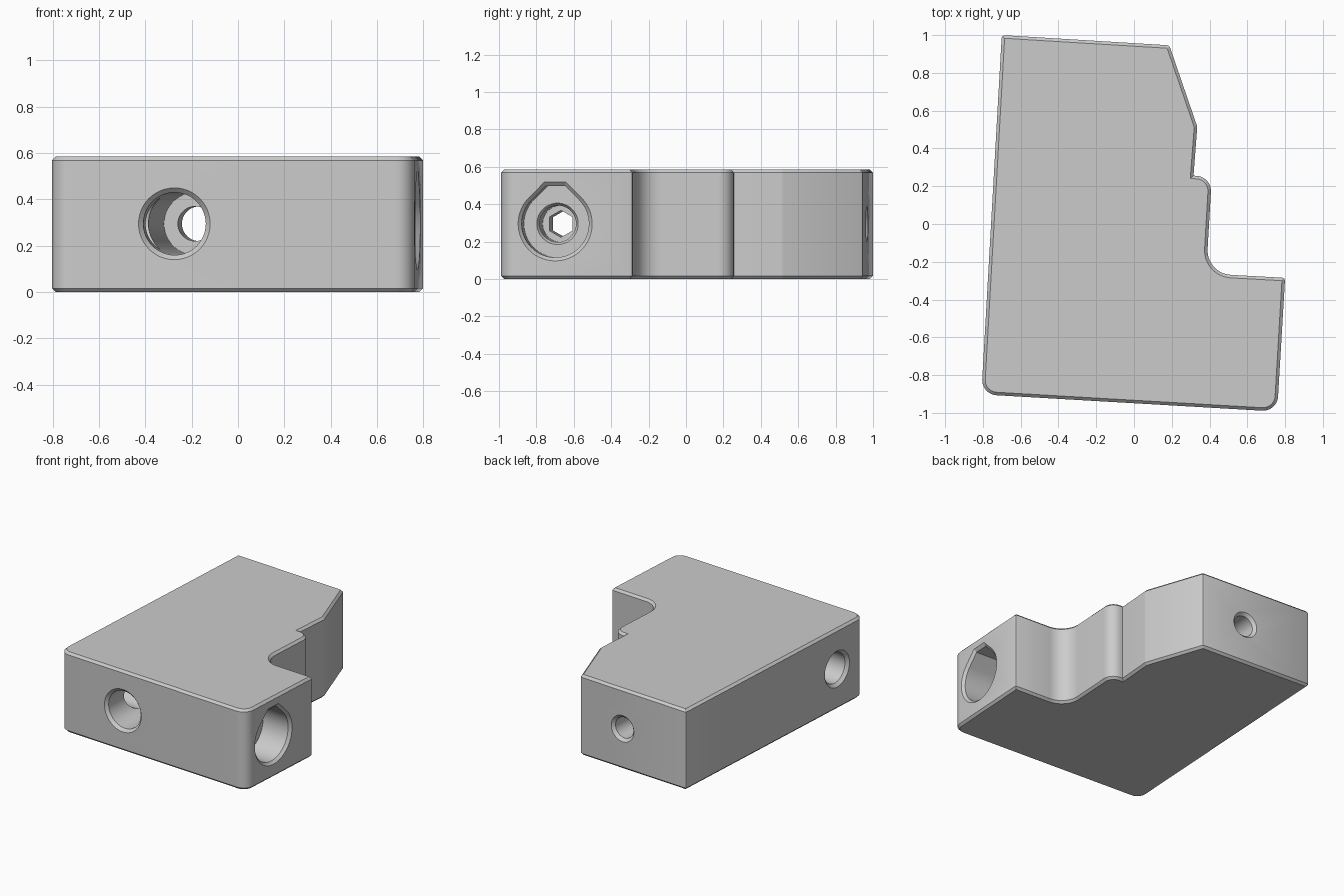
import bpy, bmesh
from math import sin, cos, pi, radians, tan
from mathutils import Vector, Matrix

if "Cube" in bpy.data.objects:
    bpy.data.objects.remove(bpy.data.objects["Cube"], do_unlink=True)

HEIGHT, MID = 0.585, 0.295
TILT = radians(-3.28)          # whole block is slightly turned in plan

grey = bpy.data.materials.new("plain_grey")
grey.use_nodes = True
grey.diffuse_color = (0.6, 0.6, 0.6, 1)
grey.node_tree.nodes["Principled BSDF"].inputs["Base Color"].default_value = (0.6, 0.6, 0.6, 1)


def make_object(name, bm):
    bmesh.ops.recalc_face_normals(bm, faces=bm.faces)
    mesh = bpy.data.meshes.new(name)
    bm.to_mesh(mesh)
    bm.free()
    mesh.materials.append(grey)
    obj = bpy.data.objects.new(name, mesh)
    bpy.context.collection.objects.link(obj)
    return obj


def rounded(corners):
    """Outline from (x, y, radius, segments) corners."""
    pts = []
    for i, (x, y, r, n) in enumerate(corners):
        p = Vector((x, y))
        if r == 0:
            pts.append(p)
            continue
        a = (Vector(corners[i - 1][:2]) - p).normalized()
        b = (Vector(corners[(i + 1) % len(corners)][:2]) - p).normalized()
        half = a.angle(b) / 2
        start, end = p + a * r / tan(half), p + b * r / tan(half)
        centre = p + (a + b).normalized() * r / sin(half)
        s, e = start - centre, end - centre
        sweep = s.angle(e)
        for k in range(n + 1):
            t = k / n
            pts.append(centre + (s * sin((1 - t) * sweep) + e * sin(t * sweep)) / sin(sweep))
    return pts


def circle(r, n=48):
    return [(r * cos(2 * pi * k / n), r * sin(2 * pi * k / n)) for k in range(n)]


def hexagon(r):
    return [(r * cos(pi / 6 + pi * k / 3), r * sin(pi / 6 + pi * k / 3)) for k in range(6)]


def teardrop(r):
    """Circle with a 45 degree roof cut off flat at the top."""
    top = 1.13 * r
    w = r * 2 ** 0.5 - top
    arc = [(r * cos(a), r * sin(a)) for a in (radians(135 + 270 * k / 40) for k in range(41))]
    return arc + [(w, top), (-w, top)]


def cutter(name, mouth, heading, rings):
    """Loft (depth, profile) rings inward from the mouth along a heading."""
    bm = bmesh.new()
    loops = [[bm.verts.new((u, d, v)) for u, v in prof] for d, prof in rings]
    for a, b in zip(loops, loops[1:]):
        for i in range(len(a)):
            j = (i + 1) % len(a)
            bm.faces.new((a[i], a[j], b[j], b[i]))
    bm.faces.new(loops[0])
    bm.faces.new(loops[-1])
    bm.transform(Matrix.Translation((*mouth, MID)) @ Matrix.Rotation(heading + TILT, 4, 'Z'))
    obj = make_object(name, bm)
    obj.hide_render = True
    return obj


def cut(body, tool):
    mod = body.modifiers.new(tool.name, 'BOOLEAN')
    mod.operation = 'DIFFERENCE'
    mod.solver = 'EXACT'
    mod.object = tool
    bpy.context.view_layer.objects.active = body
    bpy.ops.object.modifier_apply(modifier=mod.name)
    bpy.data.objects.remove(tool, do_unlink=True)


# Block outline, with rounded front corners and a stepped right side
outline = rounded([
    (-0.808, -0.902, 0.08, 10), (0.758, -0.993, 0.08, 10),
    (0.80, -0.285, 0.015, 2), (0.382, -0.262, 0.13, 14),
    (0.412, 0.25, 0.08, 10), (0.315, 0.256, 0, 0),
    (0.335, 0.515, 0.03, 2), (0.187, 0.946, 0.02, 2), (-0.70, 1.0, 0.015, 2)])

bm = bmesh.new()
base = bm.faces.new([bm.verts.new((p.x, p.y, 0)) for p in outline])
top = bmesh.ops.extrude_face_region(bm, geom=[base])["geom"]
bmesh.ops.translate(bm, verts=[g for g in top if isinstance(g, bmesh.types.BMVert)], vec=(0, 0, HEIGHT))
bmesh.ops.recalc_face_normals(bm, faces=bm.faces)
rims = [e for e in bm.edges if abs(e.verts[0].co.z - e.verts[1].co.z) < 0.001]
bmesh.ops.bevel(bm, geom=rims, offset=0.016, segments=1, profile=0.5, affect='EDGES')
block = make_object("clamp_block", bm)

# Long bore from the front, narrowing to a small hole out of the back
cut(block, cutter("front_bore", (-0.275, -0.933), 0, [
    (-0.02, circle(0.175)), (0.02, circle(0.135)), (1.58, circle(0.135))]))
cut(block, cutter("back_hole", (-0.166, 0.967), pi, [
    (-0.02, circle(0.115)), (0.02, circle(0.075)), (0.4, circle(0.075))]))

# Teardrop pocket on the right, stepping to a round seat and a hexagonal passage
cut(block, cutter("side_pocket", (0.777, -0.70), pi / 2, [
    (-0.02, teardrop(0.22)), (0.02, teardrop(0.18)), (0.23, teardrop(0.18))]))
cut(block, cutter("side_seat", (0.777, -0.70), pi / 2, [
    (0.2, circle(0.13)), (0.25, circle(0.098)), (0.55, circle(0.098))]))
cut(block, cutter("hex_passage", (0.777, -0.70), pi / 2, [
    (0.5, hexagon(0.072)), (1.05, hexagon(0.072))]))

# Round hole on the left that meets the long bore
cut(block, cutter("left_hole", (-0.79, -0.61), -pi / 2, [
    (-0.02, circle(0.15)), (0.02, circle(0.11)), (0.5, circle(0.11))]))

# Smooth the round parts, keep the chamfers crisp
bpy.ops.object.select_all(action='DESELECT')
block.select_set(True)
bpy.context.view_layer.objects.active = block
bpy.ops.object.shade_smooth_by_angle(angle=radians(25))
